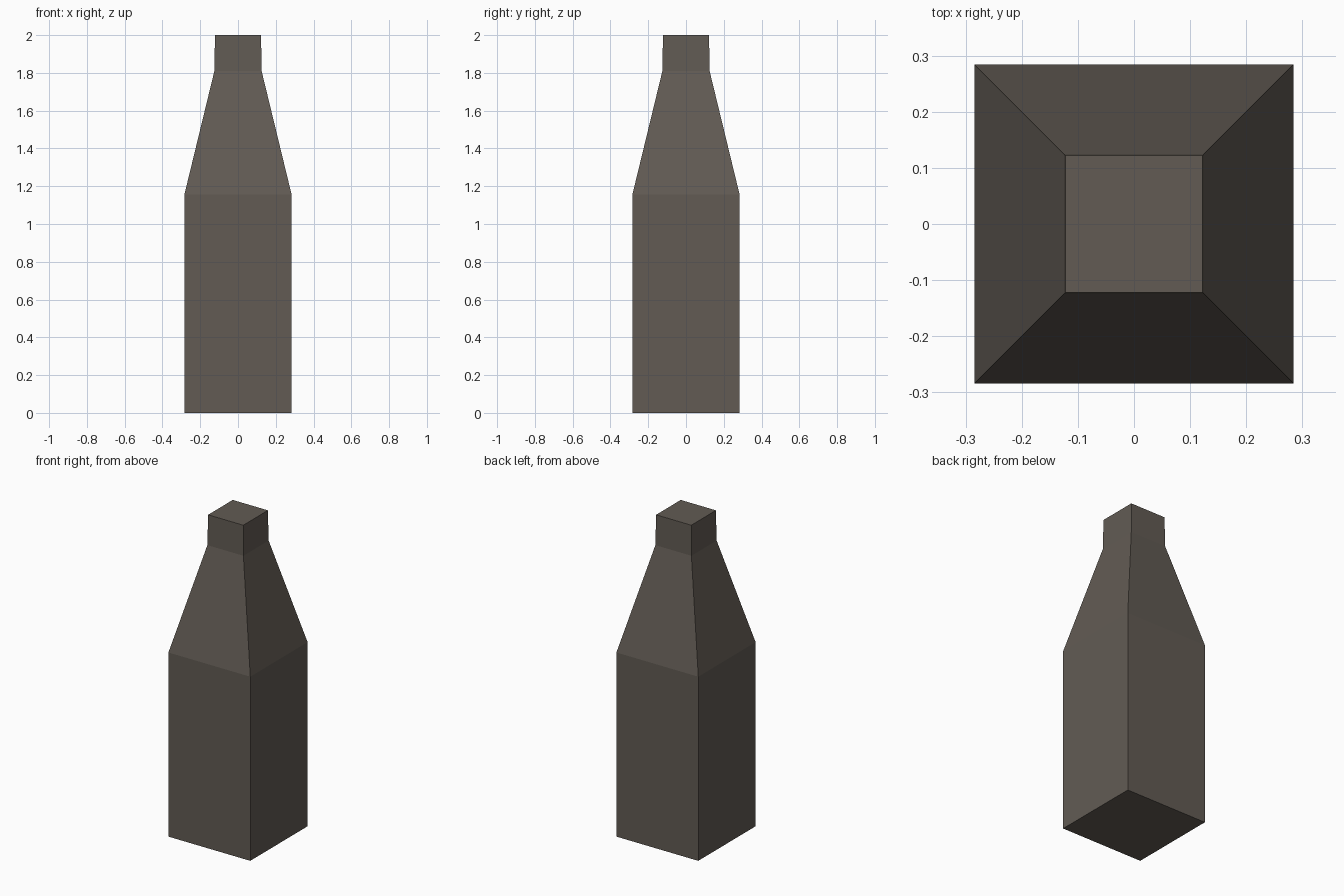
import bpy, bmesh

if "Cube" in bpy.data.objects:
    bpy.data.objects.remove(bpy.data.objects["Cube"])

# Matte dark brown-grey
mat = bpy.data.materials.new("dark brown grey")
mat.diffuse_color = (0.122, 0.105, 0.088, 1)
mat.use_nodes = True
mat.node_tree.nodes["Principled BSDF"].inputs["Base Color"].default_value = mat.diffuse_color

# Square bottle: (height, half width) of each ring, lofted upward
PROFILE = [(0.0, 0.284), (1.155, 0.284), (1.81, 0.125), (2.0, 0.122)]
CORNERS = [(-1, -1), (1, -1), (1, 1), (-1, 1)]

bm = bmesh.new()
rings = [[bm.verts.new((x * r, y * r, z)) for x, y in CORNERS] for z, r in PROFILE]

# Body, shoulder and neck walls
for low, high in zip(rings, rings[1:]):
    for i in range(4):
        j = (i + 1) % 4
        bm.faces.new((low[i], low[j], high[j], high[i]))

# Base and top caps
bm.faces.new(rings[0][::-1])
bm.faces.new(rings[-1])

mesh = bpy.data.meshes.new("square_bottle")
bm.to_mesh(mesh)
bm.free()
mesh.materials.append(mat)
bottle = bpy.data.objects.new("square_bottle", mesh)
bpy.context.collection.objects.link(bottle)
